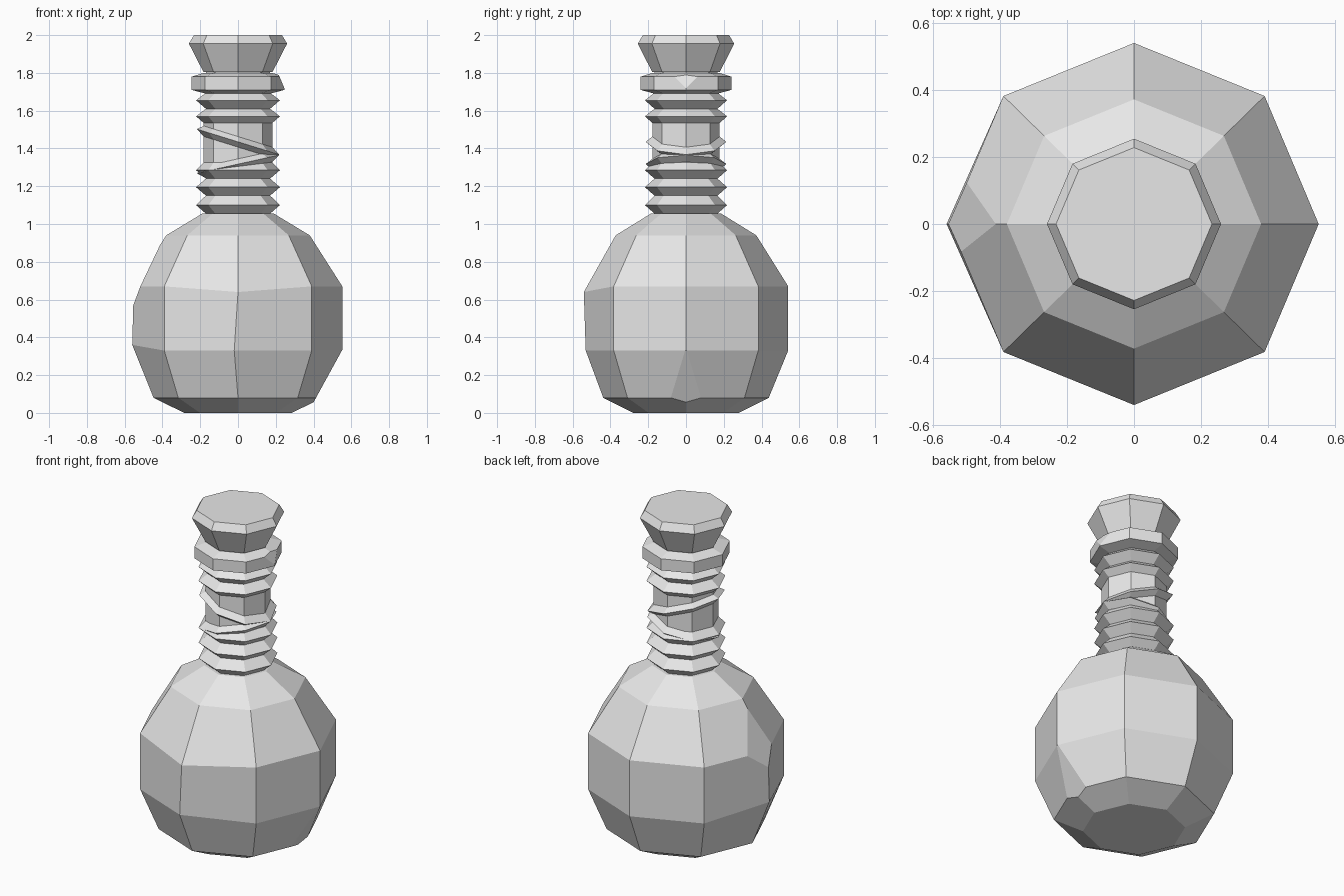
import bpy, bmesh, math
from mathutils import Vector

if "Cube" in bpy.data.objects:
    bpy.data.objects.remove(bpy.data.objects["Cube"])

SIDES = 8
stone = bpy.data.materials.new("grey_stone")
stone.diffuse_color = (0.8, 0.8, 0.8, 1)
stone.use_nodes = True
stone.node_tree.nodes["Principled BSDF"].inputs["Base Color"].default_value = stone.diffuse_color


def lathe(name, profile, tilt=0.0, chips=(), nudges=()):
    """Eight-sided turned part; tilt = rise in z per unit x; chips = cut planes."""
    bm = bmesh.new()
    rows = []
    for r, z in profile:
        row = []
        for i in range(SIDES):
            a = 2 * math.pi * i / SIDES
            x, y = r * math.cos(a), r * math.sin(a)
            row.append(bm.verts.new((x, y * 0.98, z + tilt * x)))
        rows.append(row)
    for lo, hi in zip(rows, rows[1:]):
        for i in range(SIDES):
            j = (i + 1) % SIDES
            bm.faces.new((lo[i], lo[j], hi[j], hi[i]))
    bm.faces.new(rows[0][::-1])
    bm.faces.new(rows[-1])
    for row, i, offset in nudges:
        rows[row][i].co += Vector(offset)
    for point, normal in chips:
        cut = bmesh.ops.bisect_plane(
            bm, geom=bm.verts[:] + bm.edges[:] + bm.faces[:], dist=1e-5,
            plane_co=point, plane_no=Vector(normal).normalized(), clear_outer=True)
        edges = [e for e in cut["geom_cut"]
                 if isinstance(e, bmesh.types.BMEdge) and e.is_boundary]
        bmesh.ops.edgeloop_fill(bm, edges=edges)
    bmesh.ops.recalc_face_normals(bm, faces=bm.faces[:])
    mesh = bpy.data.meshes.new(name)
    bm.to_mesh(mesh)
    bm.free()
    mesh.materials.append(stone)
    obj = bpy.data.objects.new(name, mesh)
    bpy.context.collection.objects.link(obj)
    return obj


# round body with chipped corners on the right foot and left shoulder
lathe("body",
      [(0.285, 0), (0.447, 0.08), (0.552, 0.33), (0.552, 0.67), (0.38, 0.94), (0.19, 1.055)],
      chips=[((0.55, 0, 0.33), (1, 0, -0.548)),
             ((-0.55, 0, 0.58), (-0.36, 0.03, 0.16))],
      nudges=[(3, 6, (0, 0, -0.03)), (2, 6, (-0.02, 0.01, 0)),
              (2, 4, (-0.008, 0, 0.03))])

# neck with level ridges and a plain stretch in the middle
neck = [(0.185, 1.04)]
for z in (1.10, 1.195, 1.285):
    neck += [(0.17, z - 0.045), (0.222, z)]
neck += [(0.182, 1.325), (0.182, 1.535)]
for z in (1.57, 1.655):
    neck += [(0.222, z), (0.17, z + 0.04)]
neck += [(0.17, 1.82)]
lathe("neck", neck)

# two slanted ridges meeting on the right
for name, z, tilt in (("upper_slanted_ridge", 1.435, -0.31),
                      ("lower_slanted_ridge", 1.317, 0.22)):
    lathe(name, [(0.16, z - 0.045), (0.218, z), (0.16, z + 0.045)], tilt)

# collar with one chipped corner
lathe("collar", [(0.17, 1.69), (0.246, 1.71), (0.246, 1.78), (0.18, 1.80)],
      chips=[((0.245, 0, 1.72), (0.06, 0, 0.025))])

# flared lip with a flat top
lathe("lip", [(0.183, 1.805), (0.26, 1.955), (0.233, 2.0)])
